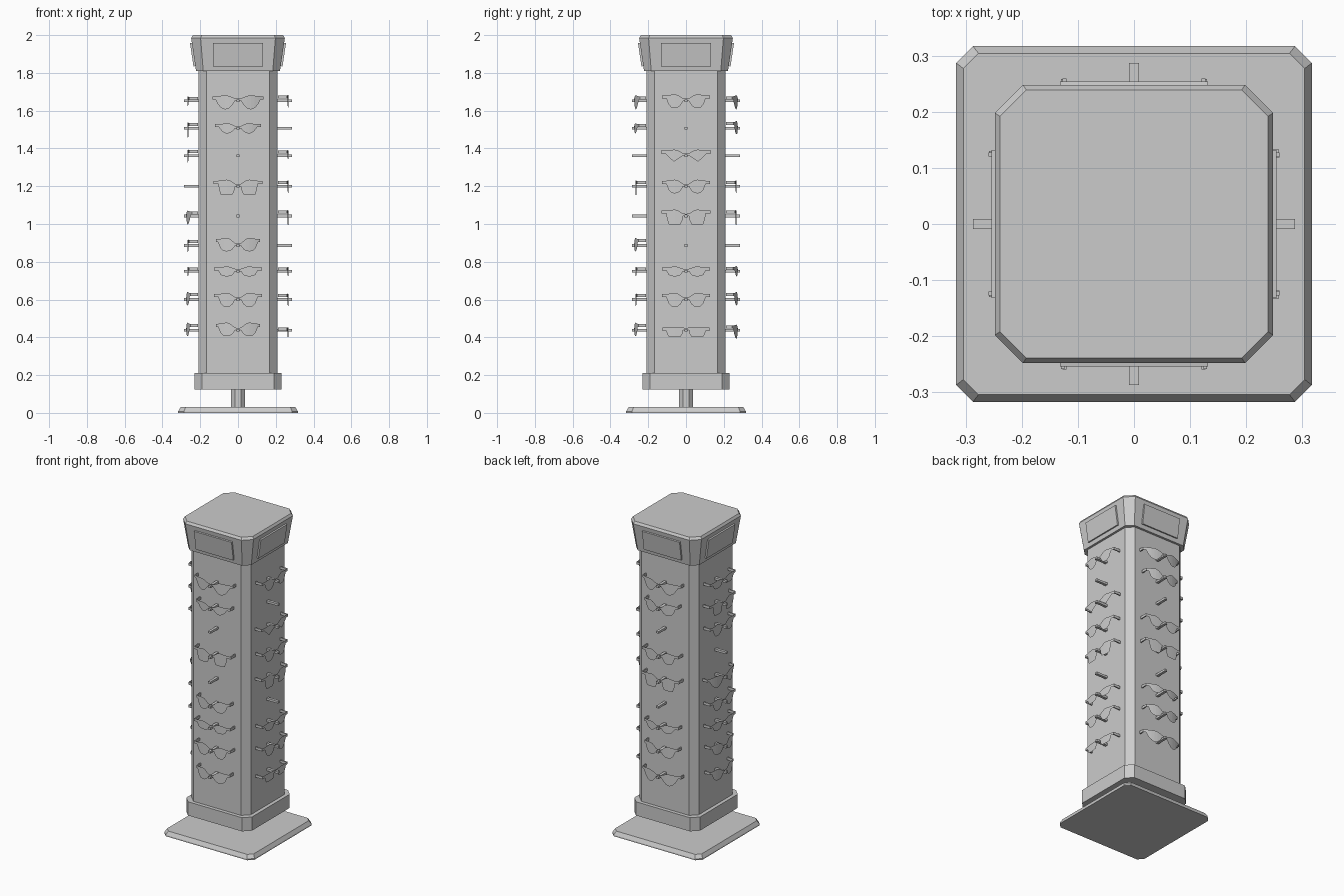
import bpy, bmesh, math
from mathutils import Matrix, Vector

cube = bpy.data.objects.get("Cube")
if cube:
    bpy.data.objects.remove(cube, do_unlink=True)

colour = (0.6, 0.6, 0.6, 1)
grey = bpy.data.materials.new("light_grey")
grey.use_nodes = True
grey.diffuse_color = colour
grey.node_tree.nodes["Principled BSDF"].inputs["Base Color"].default_value = colour


def finish(name, bm, matrix=None):
    bmesh.ops.recalc_face_normals(bm, faces=bm.faces)
    mesh = bpy.data.meshes.new(name)
    bm.to_mesh(mesh)
    bm.free()
    mesh.materials.append(grey)
    obj = bpy.data.objects.new(name, mesh)
    bpy.context.collection.objects.link(obj)
    if matrix:
        obj.matrix_world = matrix


def loft(name, *rings):
    """Stack of squares with cut corners: (height, half width, corner cut)."""
    bm = bmesh.new()
    loops = []
    for z, half, cut in rings:
        loop = []
        for k in range(4):
            turn = Matrix.Rotation(k * math.pi / 2, 3, 'Z')
            for y in (cut - half, half - cut):
                loop.append(bm.verts.new(turn @ Vector((half, y, z))))
        loops.append(loop)
    for low, high in zip(loops, loops[1:]):
        for i in range(8):
            j = (i + 1) % 8
            bm.faces.new((low[i], low[j], high[j], high[i]))
    bm.faces.new(loops[0])
    bm.faces.new(loops[-1])
    finish(name, bm)


def add_box(bm, size, centre, tilt=0):
    matrix = (Matrix.Translation(centre) @ Matrix.Rotation(tilt, 4, 'X')
              @ Matrix.Diagonal((*size, 1)))
    bmesh.ops.create_cube(bm, size=1, matrix=matrix)


# Stand, column and head
loft("base_plate", (0, .317, .03), (.008, .317, .03), (.03, .304, .027))
loft("post", (.03, .037, .022), (.13, .037, .022))
loft("collar", (.125, .231, .041), (.212, .231, .041))
loft("column", (.2, .208, .04), (1.82, .208, .04))
loft("head", (1.81, .222, .038), (1.985, .248, .05), (2, .239, .047))

# Eyewear styles: lens edge, full reach, top, bottom, squareness, wrap
STYLES = {
    "shield": (.12, .135, .03, -.046, 2, 1.7),
    "wrap": (.105, .117, .042, -.031, 3, 1.7),
    "slim_wrap": (.1, .12, .028, -.028, 2, 1.7),
    "square": (.104, .13, .036, -.047, 8, .5),
    "round": (.104, .127, .036, -.038, 3, .5),
    "angled": (.11, .132, .033, -.032, 1, .5),
    "slim": (.104, .127, .026, -.027, 4, .5),
    "bar": (.104, .125, .016, -.036, 9, .5),
}


def half_outline(edge, reach, high, low, squareness):
    """Columns from the bridge outwards: (distance, top, bottom)."""
    inner = .016
    columns = [(0, .012, -.003)]
    for step in range(9):
        f = step / 8
        # Close the columns up towards the lens edges
        f = (1 - math.cos(math.pi * f)) / 2
        rise = min(1, f / .4)
        drop = 1 - abs(2 * f - 1) ** squareness
        end = high * .8
        top = .013 + (high - .013) * rise if rise < 1 else high + (end - high) * (f - .4) / .6
        hinge = (end - .016) * f
        columns.append((inner + (edge - inner) * f, top, hinge + (low - hinge) * drop))
    columns.append((reach, end, end - .016))
    return columns


def eyewear(name, style, z, turn):
    *shape, wrap = STYLES[style]
    columns = half_outline(*shape)
    middle = .264 + wrap / 170

    def depth(x):
        return wrap * x * x - middle

    # Front: strip of quads given a small thickness
    bm = bmesh.new()
    outline = [(-x, t, b) for x, t, b in reversed(columns[1:])] + columns
    pairs = [[bm.verts.new((x, depth(x), z + h)) for h in (t, b)] for x, t, b in outline]
    for (top, low), (next_top, next_low) in zip(pairs, pairs[1:]):
        bm.faces.new((top, low, next_low, next_top))
    bmesh.ops.solidify(bm, geom=bm.faces[:], thickness=.006)
    # Short arms folding back to the column
    x, top, low = columns[-1]
    front, back = depth(x), -.212
    for side in (-1, 1):
        add_box(bm, (.007, back - front, top - low),
                (side * (x - .003), (back + front) / 2, z + (top + low) / 2))
    finish(name, bm, turn)


# Rows from top to bottom; a dash is an empty peg
ROWS = [1.652, 1.506, 1.362, 1.2, 1.042, .886, .75, .6, .438]
SIDES = {
    "front": "shield slim_wrap - square - wrap slim round wrap",
    "left": "round - angled round square - slim round bar",
    "back": "shield wrap - round square - slim_wrap wrap shield",
    "right": "slim square round - shield round slim wrap wrap",
}
slope = math.atan2(.026, .175)

for k, (side, styles) in enumerate(SIDES.items()):
    turn = Matrix.Rotation(k * math.pi / 2, 4, 'Z')
    # Sign panel on the sloping head
    bm = bmesh.new()
    add_box(bm, (.264, .018, .124), (0, -.236, 1.897), slope)
    finish(side + "_sign_panel", bm, turn)
    # Pegs with eyewear resting on them
    bm = bmesh.new()
    for z in ROWS:
        add_box(bm, (.017, .09, .014), (0, -.242, z))
    finish(side + "_pegs", bm, turn)
    for z, style in zip(ROWS, styles.split()):
        if style != "-":
            eyewear(f"{side}_{style}_eyewear", style, z, turn)
